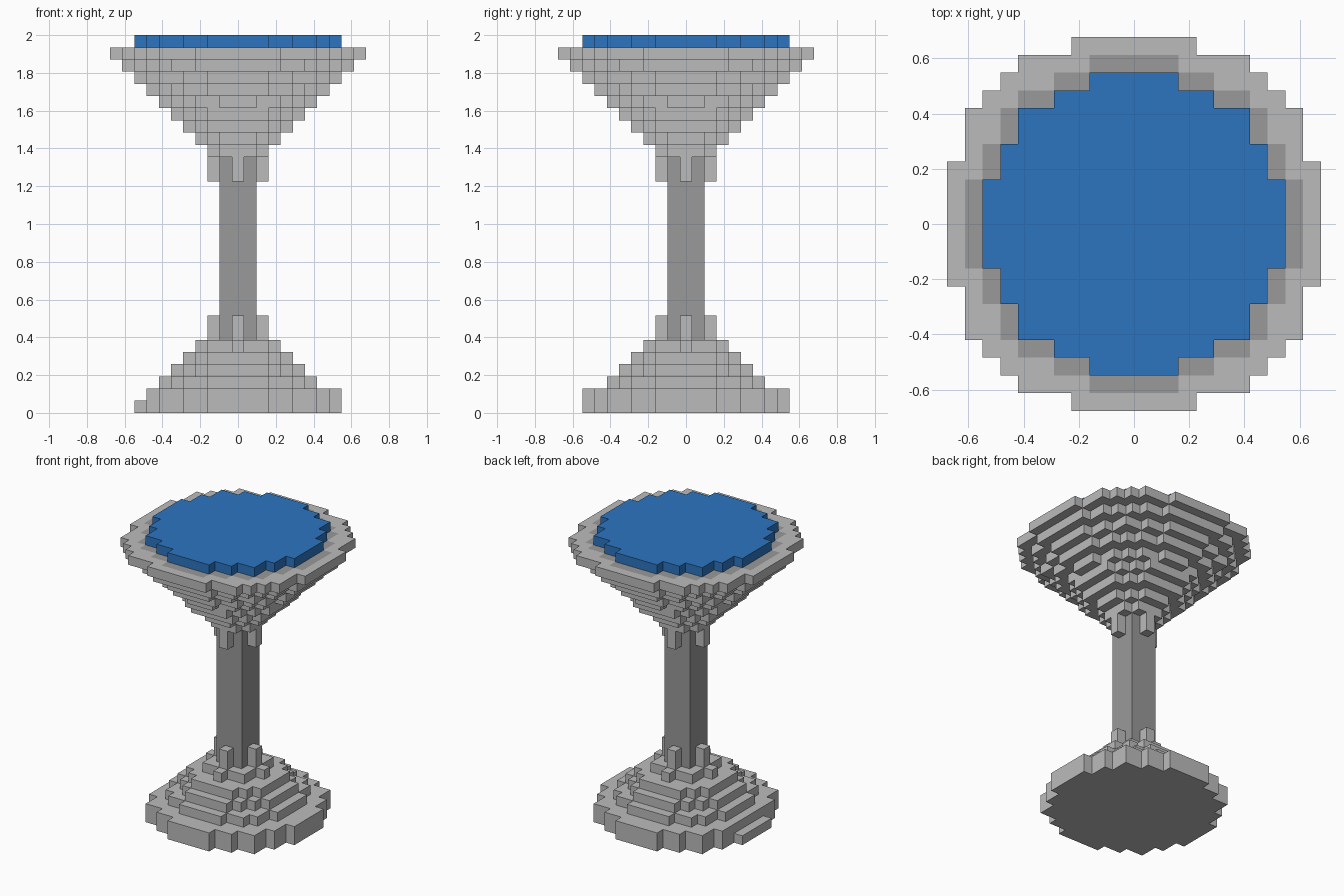
import bpy, bmesh
from mathutils import Vector

if "Cube" in bpy.data.objects:
    bpy.data.objects.remove(bpy.data.objects["Cube"], do_unlink=True)

U = 2 / 31  # edge length of one block


def make_material(name, colour):
    mat = bpy.data.materials.new(name)
    mat.use_nodes = True
    mat.diffuse_color = (*colour, 1)
    mat.node_tree.nodes["Principled BSDF"].inputs["Base Color"].default_value = (*colour, 1)
    return mat


STONE = make_material("light stone", (0.50, 0.50, 0.50))
DARK = make_material("dark stone", (0.32, 0.32, 0.32))
WATER = make_material("water blue", (0.025, 0.178, 0.527))


def disc(radius, layer):
    """Blocks of one round layer."""
    n = int(radius)
    return {(x, y, layer) for x in range(-n, n + 1) for y in range(-n, n + 1)
            if x * x + y * y < radius * radius}


def build(name, cells, materials, rule=None):
    """Skin a set of blocks with only its outer faces, merged where flat."""
    bm = bmesh.new()
    for cell in sorted(cells):
        for axis in range(3):
            for sign in (-1, 1):
                step = [0, 0, 0]
                step[axis] = sign
                if tuple(a + b for a, b in zip(cell, step)) in cells:
                    continue
                normal, side = Vector(step), Vector((0, 0, 0))
                side[(axis + 1) % 3] = 1
                up = normal.cross(side)
                centre = Vector(cell) + Vector((0, 0, 0.5)) + normal / 2
                corners = [centre + (side * a + up * b) / 2
                           for a, b in ((-1, -1), (1, -1), (1, 1), (-1, 1))]
                face = bm.faces.new([bm.verts.new(c * U) for c in corners])
                if rule:
                    face.material_index = rule(cell, step)
    bmesh.ops.remove_doubles(bm, verts=bm.verts, dist=U / 100)
    bmesh.ops.dissolve_limit(bm, angle_limit=0.01, verts=bm.verts, edges=bm.edges,
                             delimit={'MATERIAL', 'NORMAL'})
    mesh = bpy.data.meshes.new(name)
    bm.to_mesh(mesh)
    bm.free()
    for mat in materials:
        mesh.materials.append(mat)
    obj = bpy.data.objects.new(name, mesh)
    bpy.context.collection.objects.link(obj)
    return obj


def prongs(layers):
    return {(x, y, z) for z in layers for x, y in ((2, 0), (-2, 0), (0, 2), (0, -2))}


# Stepped base, with one chipped edge on its -x side
base = set()
for layer, radius in enumerate((8.5, 8.5, 6.5, 5.5, 4.5, 3.1)):
    base |= disc(radius, layer)
base -= {(-8, y, 1) for y in range(-2, 3)}
build("base", base, [STONE])
build("base_prongs", prongs((6, 7)), [STONE])

# Square stem
build("stem", {(x, y, z) for x in (-1, 0, 1) for y in (-1, 0, 1) for z in range(6, 21)}, [DARK])

# Stepped bowl widening to a broad rim
build("bowl_prongs", prongs((19, 20)), [STONE])
bowl = set()
for i, radius in enumerate((2.5, 3.5, 4.5, 5.5, 6.2, 7.5, 8.5, 9.5)):
    bowl |= disc(radius, 21 + i)
for half_x, half_y in ((10, 3), (9, 6), (8, 7), (7, 8), (6, 9), (3, 10)):
    bowl |= {(x, y, 29) for x in range(-half_x, half_x + 1) for y in range(-half_y, half_y + 1)}
water = disc(8.5, 30)


def damp_edge(cell, step):
    """Dark on rim tops that touch the water."""
    x, y, z = cell
    near = ((x + 1, y), (x - 1, y), (x, y + 1), (x, y - 1))
    return int(z == 29 and step[2] == 1 and any((a, b, 30) in water for a, b in near))


build("bowl", bowl, [STONE, DARK], damp_edge)

# Water standing above the rim
build("water", water, [WATER])
